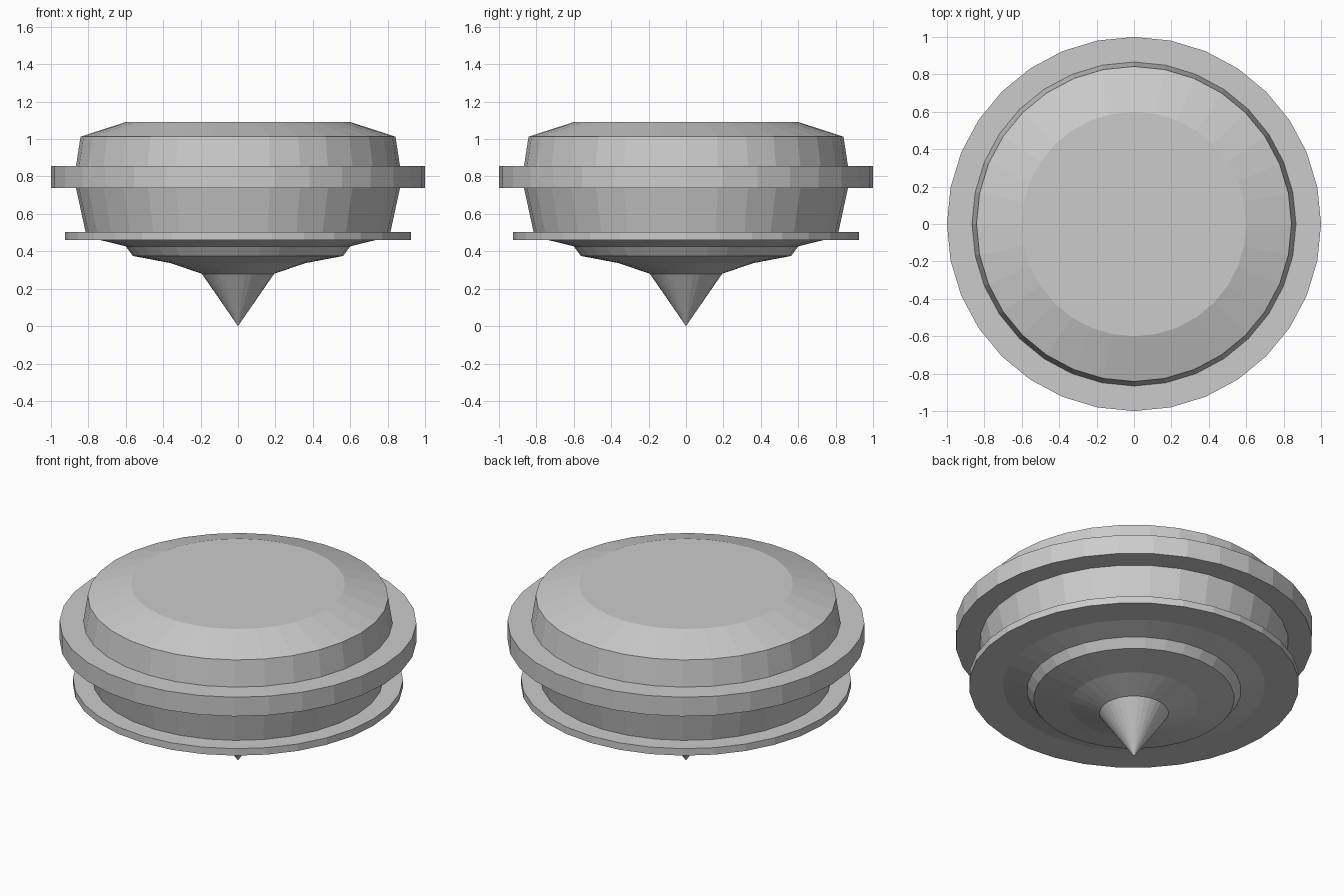
import bpy
import bmesh
from math import cos, sin, pi

if "Cube" in bpy.data.objects:
    bpy.data.objects.remove(bpy.data.objects["Cube"])

SIDES = 32


def lathe(name, profile):
    """Revolve (radius, height) points, listed bottom to top, around z."""
    bm = bmesh.new()
    rings = []
    for r, z in profile:
        if r == 0:
            rings.append([bm.verts.new((0, 0, z))] * SIDES)
        else:
            rings.append([bm.verts.new((r * cos(2 * pi * i / SIDES),
                                        r * sin(2 * pi * i / SIDES), z))
                          for i in range(SIDES)])
    for low, high in zip(rings, rings[1:]):
        for i in range(SIDES):
            j = (i + 1) % SIDES
            corners = dict.fromkeys((low[i], low[j], high[j], high[i]))
            bm.faces.new(list(corners))
    mesh = bpy.data.meshes.new(name)
    bm.to_mesh(mesh)
    bm.free()
    obj = bpy.data.objects.new(name, mesh)
    bpy.context.collection.objects.link(obj)
    return obj


# Pointed spinning tip
lathe("tip", [(0, 0), (0.193, 0.28)])

# Stepped underside hub
lathe("hub", [(0.193, 0.28), (0.36, 0.337), (0.562, 0.375),
              (0.60, 0.427), (0.735, 0.46)])

# Thin lower disc
lathe("lower_disc", [(0.735, 0.46), (0.925, 0.46),
                     (0.925, 0.503), (0.815, 0.503)])

# Flared lower body
lathe("lower_body", [(0.815, 0.503), (0.866, 0.738)])

# Wide middle ring
lathe("middle_ring", [(0.866, 0.738), (1.0, 0.738),
                      (1.0, 0.856), (0.866, 0.856)])

# Tapered upper body with bevelled flat top
lathe("upper_body", [(0.866, 0.856), (0.842, 1.013),
                     (0.60, 1.091), (0, 1.091)])
